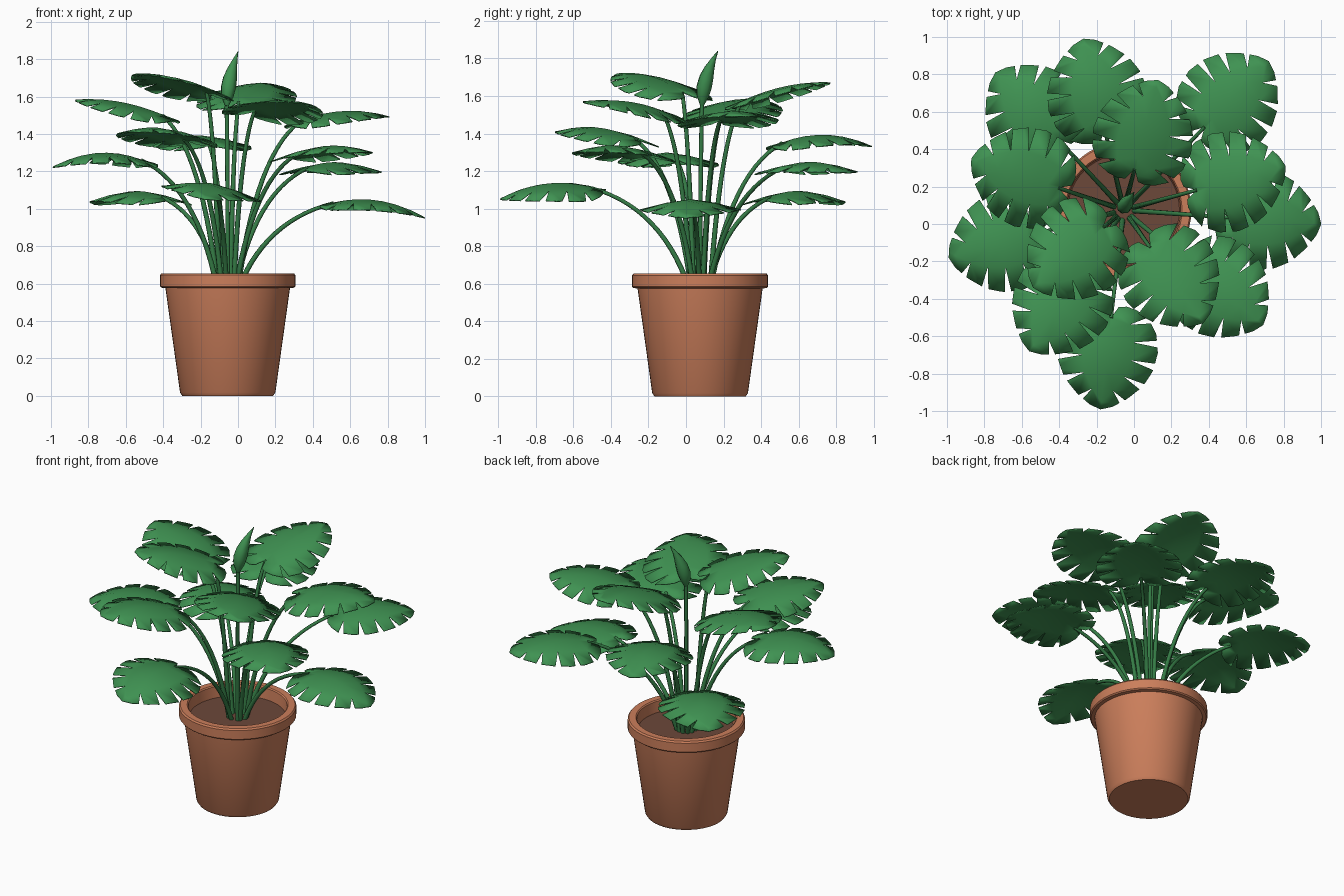
import bpy, bmesh, math
from mathutils import Vector

if "Cube" in bpy.data.objects:
    bpy.data.objects.remove(bpy.data.objects["Cube"])

CX, CY, SOIL_Z = -0.055, 0.075, 0.575


def material(name, rgb):
    m = bpy.data.materials.new(name)
    m.diffuse_color = (*rgb, 1)
    m.use_nodes = True
    m.node_tree.nodes["Principled BSDF"].inputs["Base Color"].default_value = m.diffuse_color
    return m


LEAF = material("leaf green", (0.05, 0.29, 0.085))
STEM = material("stem green", (0.035, 0.2, 0.06))
CLAY = material("terracotta", (0.60, 0.21, 0.105))
EARTH = material("soil brown", (0.15, 0.065, 0.042))


def finish(bm, name, mat, angle=35):
    bmesh.ops.remove_doubles(bm, verts=bm.verts, dist=0.0005)
    me = bpy.data.meshes.new(name)
    bm.to_mesh(me)
    bm.free()
    me.materials.append(mat)
    ob = bpy.data.objects.new(name, me)
    bpy.context.collection.objects.link(ob)
    bpy.ops.object.select_all(action='DESELECT')
    ob.select_set(True)
    bpy.context.view_layer.objects.active = ob
    bpy.ops.object.shade_smooth_by_angle(angle=math.radians(angle))
    return ob


def lathe(name, profile, mat, n=48):
    bm = bmesh.new()
    rings = [[bm.verts.new((CX + r * math.cos(a), CY + r * math.sin(a), z))
              for a in (2 * math.pi * i / n for i in range(n))] for r, z in profile]
    for lo, hi in zip(rings, rings[1:]):
        for i in range(n):
            j = (i + 1) % n
            bm.faces.new((lo[i], lo[j], hi[j], hi[i]))
    bm.faces.new(rings[0][::-1])
    bm.faces.new(rings[-1])
    return finish(bm, name, mat)


def tube(name, pts, radii, mat, n=8):
    bm = bmesh.new()
    rings = []
    for i, p in enumerate(pts):
        t = (pts[min(i + 1, len(pts) - 1)] - pts[max(i - 1, 0)]).normalized()
        a = t.cross(Vector((0.3, 1, 0))).normalized()
        b = t.cross(a)
        rings.append([bm.verts.new(p + radii[i] * (a * math.cos(w) + b * math.sin(w)))
                      for w in (2 * math.pi * k / n for k in range(n))])
    for lo, hi in zip(rings, rings[1:]):
        for i in range(n):
            j = (i + 1) % n
            bm.faces.new((lo[i], lo[j], hi[j], hi[i]))
    bm.faces.new(rings[0][::-1])
    bm.faces.new(rings[-1])
    return finish(bm, name, mat, 60)


def bezier(a, b, c, n):
    return [a * (1 - t) ** 2 + b * 2 * t * (1 - t) + c * t * t
            for t in (i / n for i in range(n + 1))]


# Half outline of a blade: u along the midrib, v sideways, in blade lengths
OUTLINE = [(-0.13, 0.07), (-0.15, 0.2), (-0.05, 0.4), (0.12, 0.51), (0.32, 0.55),
           (0.52, 0.52), (0.70, 0.43), (0.86, 0.27), (0.96, 0.12), (1.0, 0.0)]
SLITS = [0, 0.24, 0.39, 0.53, 0.67, 0.81, 1]
RIB = [0, 0.12, 0.25, 0.39, 0.53, 0.68, 0.84]
GAP = 0.02


def margin(t):
    x = min(max(t, 0), 1) * (len(OUTLINE) - 1)
    i = min(int(x), len(OUTLINE) - 2)
    return Vector(OUTLINE[i]).lerp(Vector(OUTLINE[i + 1]), x - i)


def blade(name, attach, tip, bump, roll):
    along = tip - attach
    length = Vector((along.x, along.y)).length
    side = Vector((-along.y, along.x, 0)).normalized()

    # Arched along the midrib, drooping to both sides
    def place(p, s):
        u, v = p
        q = attach + along * u + side * (s * v * length)
        q.z += 4 * bump * u * (1 - u) if u > 0 else 3 * bump * u
        q.z += -0.055 * (v / 0.55) ** 1.5 + roll * s * v * length
        return q

    bm = bmesh.new()
    last = len(RIB) - 1
    for s in (1, -1):
        rib = [Vector((u, 0)) for u in RIB]
        notch = [r.lerp(margin(t), 0.5) for r, t in zip(rib, SLITS)]
        for k in range(last):
            a = SLITS[k] + (GAP if k else 0)
            b = SLITS[k + 1] - (GAP if k + 1 < last else 0)
            rim = [margin(a + (b - a) * f) for f in (0, 0.33, 0.67, 1)]
            for loop in ([rib[k], rib[k + 1], notch[k + 1], notch[k]],
                         [notch[k], notch[k + 1]] + rim[::-1]):
                vs = [bm.verts.new(place(p, s)) for p in loop]
                bm.faces.new(vs if s > 0 else vs[::-1])
    ob = finish(bm, name, LEAF)
    sol = ob.modifiers.new("thickness", 'SOLIDIFY')
    sol.thickness = 0.006
    sol.offset = 0


# Pot and soil
lathe("pot", [(0.243, 0), (0.255, 0.018), (0.333, 0.575), (0.355, 0.578), (0.362, 0.585),
              (0.362, 0.645), (0.354, 0.655), (0.312, 0.655), (0.305, 0.648), (0.297, 0.56)], CLAY)
lathe("soil", [(0.298, 0.56), (0.298, SOIL_Z)], EARTH)

# Leaves: tip x, tip y, tip z, attachment z, arch, sideways roll
LEAVES = [
    (0.13, 0.77, 1.67, 1.57, 0.03, 0.0),
    (-0.27, 0.99, 1.33, 1.35, 0.05, 0.0),
    (-0.74, 0.81, 1.02, 1.06, 0.05, 0.0),
    (0.72, 0.87, 1.19, 1.22, 0.04, 0.0),
    (-0.87, 0.35, 1.58, 1.50, 0.03, 0.0),
    (0.81, 0.31, 1.49, 1.47, 0.04, 0.0),
    (1.0, 0.0, 0.95, 1.03, 0.05, 0.0),
    (-0.99, -0.18, 1.22, 1.26, 0.055, 0.0),
    (-0.54, -0.34, 1.72, 1.62, 0.03, 0.0),
    (0.37, -0.53, 1.56, 1.52, 0.03, -0.15),
    (0.69, -0.54, 1.30, 1.29, 0.04, 0.0),
    (-0.56, -0.68, 1.41, 1.37, 0.04, 0.0),
    (-0.18, -0.99, 1.05, 1.11, 0.05, -0.15),
]
for i, (x, y, z, za, bump, roll) in enumerate(LEAVES):
    tip = Vector((x, y, z))
    out = Vector((x - CX, y - CY, 0))
    reach = out.length
    out.normalize()
    attach = Vector((x, y, za)) - out * 0.49
    centre = Vector((CX, CY, SOIL_Z - 0.01))
    start = centre + out * 0.055
    mid = centre + out * (0.055 + 0.25 * (reach - 0.49))
    mid.z += 0.82 * (za - SOIL_Z)
    pts = bezier(start, mid, attach, 14)
    tube(f"stem_{i + 1}", pts, [0.015 - 0.005 * k / 14 for k in range(15)], STEM)
    blade(f"leaf_{i + 1}", attach, tip, bump, roll)

# Young leaf, still rolled, on an upright stem
base = Vector((CX, CY, SOIL_Z - 0.01))
neck = Vector((-0.06, 0.085, 1.55))
tube("young_stem", bezier(base, Vector((CX, CY, 1.1)), neck, 6), [0.012] * 7, STEM)
tube("young_leaf", bezier(neck, Vector((-0.055, 0.09, 1.70)), Vector((0.0, 0.17, 1.84)), 6),
     [0.011, 0.034, 0.042, 0.039, 0.028, 0.014, 0.002], LEAF)
